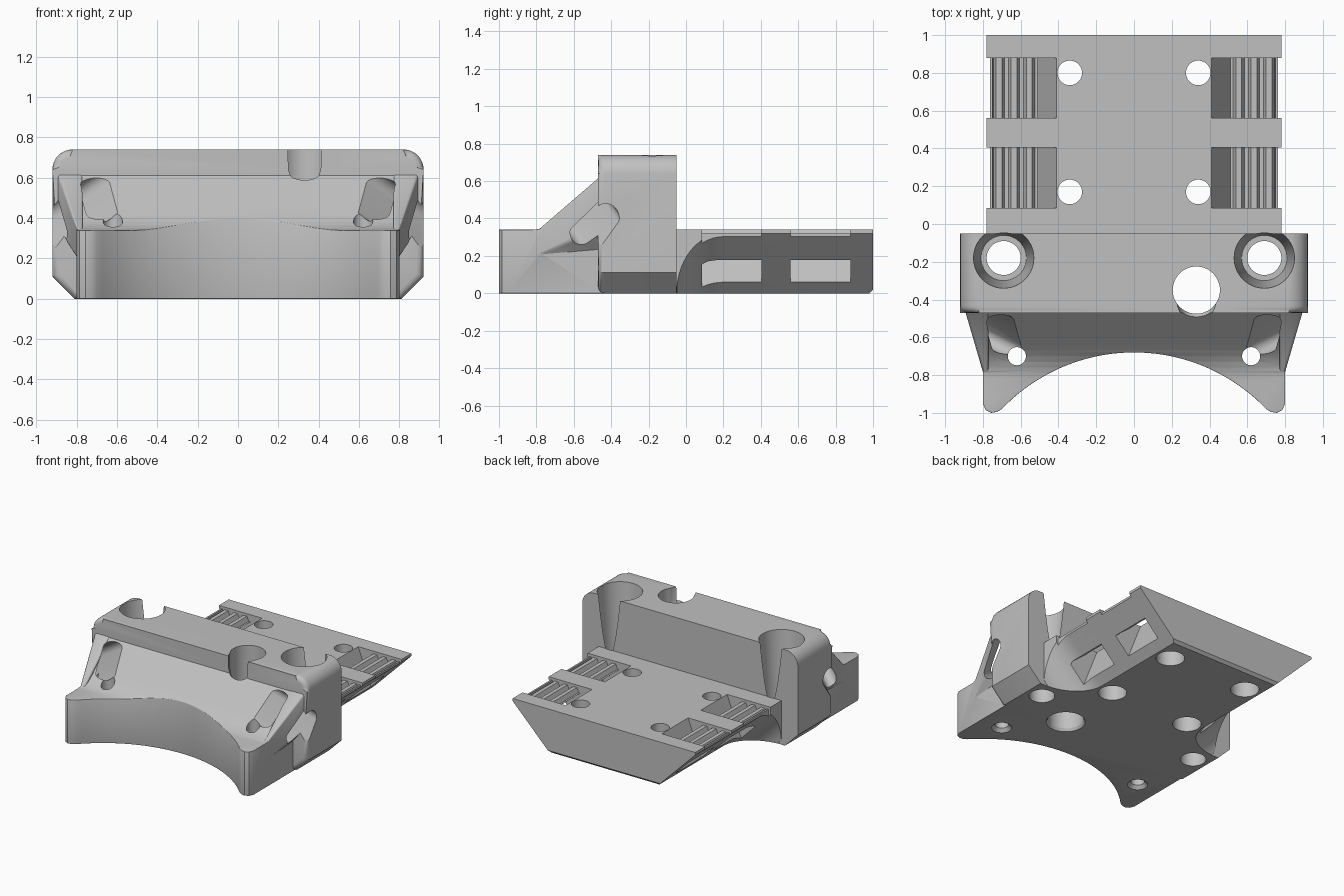
import bpy
import bmesh
from math import sin, cos, pi, sqrt, radians
from mathutils import Vector

cube = bpy.data.objects.get("Cube")
if cube:
    bpy.data.objects.remove(cube, do_unlink=True)

SIDES = (-1, 1)


def finish(name, bm):
    bmesh.ops.recalc_face_normals(bm, faces=bm.faces[:])
    mesh = bpy.data.meshes.new(name)
    bm.to_mesh(mesh)
    bm.free()
    obj = bpy.data.objects.new(name, mesh)
    bpy.context.collection.objects.link(obj)
    return obj


def loft_mesh(rings):
    bm = bmesh.new()
    loops = [[bm.verts.new(p) for p in ring] for ring in rings]
    n = len(loops[0])
    for a, b in zip(loops, loops[1:]):
        for i in range(n):
            j = (i + 1) % n
            bm.faces.new((a[i], a[j], b[j], b[i]))
    bm.faces.new(loops[0])
    bm.faces.new(loops[-1])
    return bm


def prism_mesh(points, axis, lo, hi):
    place = {"x": lambda a, b, t: (t, a, b),
             "y": lambda a, b, t: (a, t, b),
             "z": lambda a, b, t: (a, b, t)}[axis]
    return loft_mesh([[place(a, b, t) for a, b in points] for t in (lo, hi)])


def lathe(name, x, y, profile, n=48):
    rings = [[(x + r * cos(2 * pi * i / n), y + r * sin(2 * pi * i / n), z)
              for i in range(n)] for z, r in profile]
    return finish(name, loft_mesh(rings))


def apply_modifier(obj, mod):
    bpy.context.view_layer.objects.active = obj
    bpy.ops.object.modifier_apply(modifier=mod.name)


def combine(target, other, operation):
    mod = target.modifiers.new("combine", "BOOLEAN")
    mod.operation = operation
    mod.solver = "EXACT"
    mod.object = other
    apply_modifier(target, mod)
    bpy.data.objects.remove(other, do_unlink=True)


def soften(obj, width):
    mod = obj.modifiers.new("soften", "BEVEL")
    mod.width = width
    mod.segments = 3
    mod.limit_method = "ANGLE"
    mod.angle_limit = radians(42)
    apply_modifier(obj, mod)


# Tall cross block with rounded shoulders and chamfered feet
half = [(0.81, 0), (0.92, 0.11)]
half += [(0.82 + 0.1 * cos(a * pi / 16), 0.64 + 0.1 * sin(a * pi / 16)) for a in range(9)]
bm = prism_mesh(half + [(-x, z) for x, z in reversed(half)], "y", -0.47, -0.05)
front = [e for e in bm.edges if all(v.co.y < -0.4 for v in e.verts)]
bmesh.ops.bevel(bm, geom=front, offset=0.035, segments=4, profile=0.5, affect="EDGES")
body = finish("mount_body", bm)

# Front saddle: concave front outline, sloping up to the block
R = 0.967
xs = [0.7 * i / 24 for i in range(-24, 25)]
tip = [(0.725, -0.995), (0.755, -1), (0.785, -0.985), (0.8, -0.95), (0.8, -0.3)]
outline = [(x, -0.68 - R + sqrt(R * R - x * x)) for x in xs]
outline += tip + [(-x, y) for x, y in reversed(tip)]
saddle = finish("saddle", prism_mesh(outline, "z", 0, 0.8))
slope = [(-1.2, 0.34), (-0.82, 0.34), (-0.79, 0.343), (-0.76, 0.351), (-0.73, 0.364),
         (-0.7, 0.383), (-0.67, 0.408), (-0.64, 0.437), (-0.46, 0.62),
         (-0.2, 0.62), (-0.2, 1), (-1.2, 1)]
combine(saddle, finish("slope_cutter", prism_mesh(slope, "x", -1.2, 1.2)), "DIFFERENCE")
soften(saddle, 0.022)
combine(body, saddle, "UNION")

# Flared gussets between saddle and block
for s in SIDES:
    bm = bmesh.new()
    for x, y, z in [(0.795, -0.8, 0.2), (0.795, -0.8, 0.33), (0.9, -0.44, 0.36),
                    (0.9, -0.44, 0.64), (0.77, -0.8, 0.2), (0.77, -0.8, 0.33),
                    (0.77, -0.44, 0.2), (0.77, -0.44, 0.64)]:
        bm.verts.new((s * x, y, z))
    bmesh.ops.convex_hull(bm, input=bm.verts[:])
    bmesh.ops.dissolve_limit(bm, angle_limit=0.02, verts=bm.verts[:], edges=bm.edges[:])
    gusset = finish("gusset", bm)
    soften(gusset, 0.015)
    combine(body, gusset, "UNION")

# Rear plate: undercut sides that flare out to meet the block
def plate_ring(y, w, lift=0):
    right = [(w + lift, lift), (0.78, 0.78 - w), (0.78, 0.34)]
    return [(x, y, z) for x, z in right + [(-x, z) for x, z in reversed(right)]]


rings = [plate_ring(-0.1, 0.775)]
for i in range(1, 15):
    a = i / 14 * pi / 2
    rings.append(plate_ring(0.2 - 0.25 * cos(a), 0.78 - 0.32 * sin(a)))
rings += [plate_ring(0.98, 0.46), plate_ring(1, 0.46, 0.02)]
combine(body, finish("rear_plate", loft_mesh(rings)), "UNION")

# Ribbed strap pockets with slots leading out through the undercut
pocket = [(0.41, 0.4), (0.41, 0.34), (0.535, 0.02), (0.65, 0.02), (0.65, 0.17), (0.51, 0.285)]
for x in (0.525, 0.605, 0.685):
    pocket += [(x, 0.285), (x + 0.015, 0.32), (x + 0.045, 0.32), (x + 0.06, 0.285)]
pocket += [(0.75, 0.32), (0.763, 0.32), (0.763, 0.2), (0.9, 0.2), (0.9, 0.4)]
for s in SIDES:
    for lo, hi in ((0.085, 0.405), (0.56, 0.88)):
        shape = [(s * x, z) for x, z in pocket]
        combine(body, finish("pocket_cutter", prism_mesh(shape, "y", lo, hi)), "DIFFERENCE")

# Bolt holes, rear sockets and small front holes
for s in SIDES:
    holes = [(0.34, y, [(-0.1, 0.1), (0.14, 0.1), (0.14, 0.065), (0.5, 0.065)])
             for y in (0.17, 0.8)]
    holes.append((0.69, -0.18, [(-0.1, 0.09), (0.14, 0.09), (0.14, 0.12),
                                (0.74, 0.16), (0.9, 0.17)]))
    holes.append((0.62, -0.7, [(-0.02, 0.09), (0.025, 0.048), (0.8, 0.048)]))
    for x, y, profile in holes:
        combine(body, lathe("hole_cutter", s * x, y, profile), "DIFFERENCE")

# Large through hole with a round notch breaking out of the front
combine(body, lathe("bore_cutter", 0.33, -0.35,
                    [(-0.03, 0.155), (0.02, 0.125), (0.9, 0.125)]), "DIFFERENCE")
combine(body, lathe("notch_cutter", 0.33, -0.41,
                    [(0.54, 0.01), (0.547, 0.04), (0.57, 0.07), (0.6, 0.09),
                     (0.64, 0.1), (0.9, 0.106)]), "DIFFERENCE")

# Slanted lacing slots from the gusset sides to the slope
for s in SIDES:
    long_axis = Vector((0, 0.58, 0.81)).normalized()
    travel = Vector((-0.16, -0.08, 0.11)).normalized()
    across = travel.cross(long_axis).normalized()
    ring = []
    for i in range(24):
        a = 2 * pi * (i + 0.5) / 24
        reach = 0.05 * sin(a) + (0.1 if sin(a) > 0 else -0.1)
        ring.append(long_axis * reach + across * 0.05 * cos(a))
    centre = Vector((0.86, -0.5, 0.38))
    rings = []
    for t in (-0.25, 0.34):
        points = [centre + travel * t + p for p in ring]
        rings.append([(s * p.x, p.y, p.z) for p in points])
    combine(body, finish("slot_cutter", loft_mesh(rings)), "DIFFERENCE")

# Single grey material and smooth shading
grey = bpy.data.materials.new("light_grey")
grey.use_nodes = True
colour = (0.53, 0.53, 0.53, 1)
grey.diffuse_color = colour
grey.node_tree.nodes["Principled BSDF"].inputs["Base Color"].default_value = colour
body.data.materials.clear()
body.data.materials.append(grey)
for poly in body.data.polygons:
    poly.material_index = 0
bpy.ops.object.select_all(action="DESELECT")
body.select_set(True)
bpy.context.view_layer.objects.active = body
bpy.ops.object.shade_smooth_by_angle(angle=radians(30))
